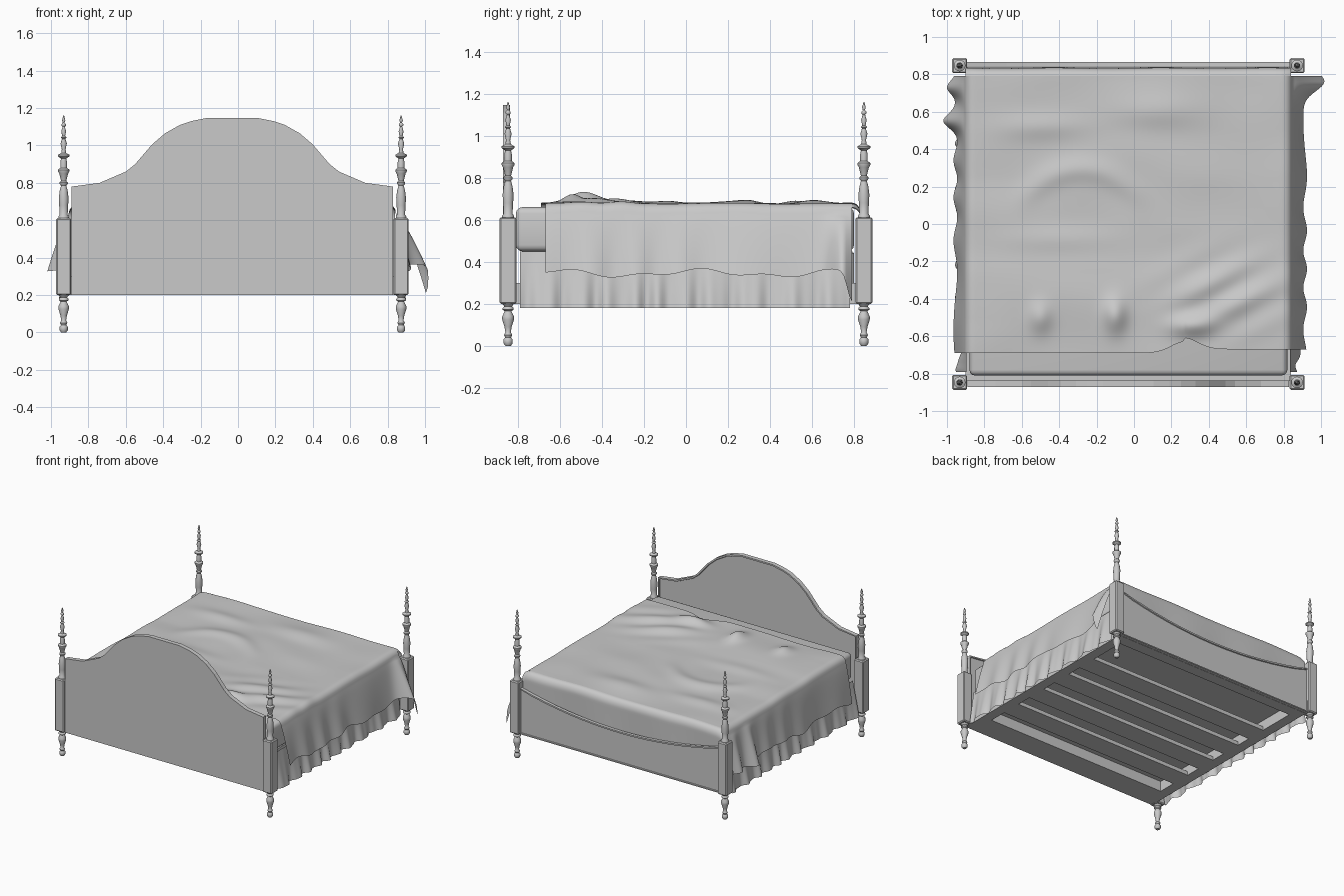
import bpy, bmesh, math
from mathutils import noise, Vector

cube = bpy.data.objects.get("Cube")
if cube:
    bpy.data.objects.remove(cube)

CX = -0.03            # middle of the bed frame
grey = bpy.data.materials.new("plain_grey")
grey.use_nodes = True
grey.diffuse_color = (0.59, 0.59, 0.59, 1)
grey.node_tree.nodes["Principled BSDF"].inputs["Base Color"].default_value = (0.59, 0.59, 0.59, 1)


def add(name, bm, smooth=None):
    mesh = bpy.data.meshes.new(name)
    bm.to_mesh(mesh)
    bm.free()
    mesh.materials.append(grey)
    ob = bpy.data.objects.new(name, mesh)
    bpy.context.collection.objects.link(ob)
    if smooth:
        bpy.ops.object.select_all(action='DESELECT')
        ob.select_set(True)
        bpy.context.view_layer.objects.active = ob
        bpy.ops.object.shade_smooth_by_angle(angle=math.radians(smooth))
    return ob


def box(name, x0, x1, y0, y1, z0, z1, bevel=0, segments=1):
    bm = bmesh.new()
    bmesh.ops.create_cube(bm, size=1)
    for v in bm.verts:
        v.co = (x0 + (v.co.x + .5) * (x1 - x0), y0 + (v.co.y + .5) * (y1 - y0),
                z0 + (v.co.z + .5) * (z1 - z0))
    if bevel:
        bmesh.ops.bevel(bm, geom=bm.edges[:], offset=bevel, segments=segments,
                        profile=0.5, affect='EDGES')
    return add(name, bm, 40 if segments > 1 else None)


def lathe(name, profile, x, y, sides=16):
    bm = bmesh.new()
    rings = [[bm.verts.new((x + r * math.cos(math.tau * i / sides),
                            y + r * math.sin(math.tau * i / sides), z))
              for i in range(sides)] for r, z in profile]
    for a, b in zip(rings, rings[1:]):
        for i in range(sides):
            j = (i + 1) % sides
            bm.faces.new((a[i], a[j], b[j], b[i]))
    bm.faces.new(rings[0][::-1])
    bm.faces.new(rings[-1])
    return add(name, bm, 45)


def board(name, half_outline, y0, y1):
    # mirrored outline, extruded, with a recessed panel on the +y side
    pts = [(CX - o, z) for o, z in half_outline]
    pts += [(CX + o, z) for o, z in reversed(half_outline) if o > 0]
    bm = bmesh.new()
    face = bm.faces.new([bm.verts.new((x, y0, z)) for x, z in pts])
    ext = bmesh.ops.extrude_face_region(bm, geom=[face])["geom"]
    for v in ext:
        if isinstance(v, bmesh.types.BMVert):
            v.co.y = y1
    bmesh.ops.recalc_face_normals(bm, faces=bm.faces[:])
    back = max(bm.faces, key=lambda f: f.calc_center_median().y)
    bmesh.ops.inset_region(bm, faces=[back], thickness=0.012, depth=0)
    bmesh.ops.inset_region(bm, faces=[back], thickness=0.003, depth=-0.008)
    return add(name, bm)


def sheet(name, point, nu, nv):
    bm = bmesh.new()
    grid = [[bm.verts.new(point(i / nu, j / nv)) for i in range(nu + 1)] for j in range(nv + 1)]
    for j in range(nv):
        for i in range(nu):
            bm.faces.new((grid[j][i], grid[j][i + 1], grid[j + 1][i + 1], grid[j + 1][i]))
    return add(name, bm, 70)


# Four posts: square block, turned leg and turned spire
leg = [(.013, 0), (.022, .012), (.022, .03), (.014, .04), (.02, .052), (.013, .064),
       (.017, .09), (.028, .125), (.028, .14), (.016, .165), (.026, .172), (.026, .18),
       (.018, .188), (.028, .2)]
spire = [(.028, .61), (.028, .62), (.021, .63), (.024, .68), (.026, .72), (.021, .76), (.014, .785),
         (.022, .795), (.022, .803), (.014, .81), (.024, .85), (.031, .862), (.031, .87), (.018, .88),
         (.018, .91), (.014, .93), (.031, .942), (.031, .95), (.013, .96), (.01, .98),
         (.017, 1.01), (.009, 1.035), (.016, 1.042), (.008, 1.05), (.013, 1.075), (.006, 1.1),
         (.012, 1.106), (.012, 1.114), (.005, 1.122), (.009, 1.135), (.002, 1.16)]
for side, sx in (("right", -1), ("left", 1)):
    for end, sy in (("head", -1), ("foot", 1)):
        x, y = CX + sx * .902, sy * .847
        box(f"{end}_{side}_post_block", x - .04, x + .04, y - .04, y + .04, .2, .612, .007)
        lathe(f"{end}_{side}_post_leg", leg, x, y)
        lathe(f"{end}_{side}_post_spire", spire, x, y)

# Headboard and sagging footboard
board("headboard", [(.86, .2), (.86, .78), (.71, .8), (.57, .86), (.52, .9), (.43, 1.005),
                    (.36, 1.065), (.28, 1.11), (.22, 1.13), (.135, 1.147)], -.872, -.838)
sag = [(.87 * k / 8, .45 + .11 * (k / 8) ** 2) for k in range(8, -1, -1)]
board("footboard", [(.87, .2)] + sag, .842, .866)

# Frame rails and slats
for side, sx in (("right", -1), ("left", 1)):
    x = CX + sx * .83
    box(f"{side}_side_rail", x - .04, x + .04, -.84, .84, .2, .3)
box("head_rail", CX - .8, CX + .8, -.84, -.68, .2, .3)
box("foot_rail", CX - .8, CX + .8, .75, .84, .2, .3)
for k in range(4):
    y = -.46 + k * .28
    box(f"slat_{k + 1}", CX - .8, CX + .8, y - .08, y + .08, .2, .23)

# Box spring and mattress
box("box_spring", CX - .83, CX + .83, -.79, .8, .28, .45, .01)
box("mattress", CX - .85, CX + .85, -.81, .8, .45, .66, .03, 3)


# Pleated dust ruffles
def ruffle(sx):
    def point(u, v):
        y = -.79 + 1.57 * u
        wave = math.sin(42 * y + 2.5 * math.sin(5 * y + sx)) + .3 * math.sin(77 * y)
        out = .865 + .045 * v + .014 * v * wave
        return (CX + sx * out, y, .45 - .27 * v)
    return point


for side, sx in (("right", -1), ("left", 1)):
    sheet(f"{side}_dust_ruffle", ruffle(sx), 160, 8)


def bump(x, y, cx, cy, wx, wy):
    return math.exp(-((x - cx) / wx) ** 2 - ((y - cy) / wy) ** 2)


def top_height(x, y):
    # rumpled upper surface with arcs and puckers
    z = .675 + .01 * noise.noise(Vector((x * 2.5, y * 4, .3)))
    z += .016 * math.exp(-((y + .38) / .2) ** 2)
    ring = math.hypot(x + .28, y * 1.1)
    arc_fade = 1 / (1 + math.exp(-(y - .14) / .04))
    z += .016 * arc_fade * math.exp(-((ring - .32) / .07) ** 2)
    z += .016 * bump(x, y, -.5, .52, .22, .07) + .018 * bump(x, y, .12, .6, .22, .09)
    z += .012 * bump(x, y, -.4, -.08, .3, .07)
    z += .038 * bump(x, y, .3, -.54, .13, .06) + .045 * bump(x, y, -.1, -.49, .06, .09)
    z += .03 * bump(x, y, -.5, -.5, .06, .08)
    diag = y - .55 * x + .58                      # diagonal folds towards the head
    return z + .011 * math.sin(diag * 30) * bump(x, y, .5, -.38, .28, .19)


def blanket(u, v):
    y = -.69 + 1.48 * v
    half, drop, r = .875, .33, .05
    s = (2 * u - 1) * (half + drop)
    sx = 1 if s > 0 else -1
    a = abs(s)
    flat = half - r
    head_notch = .06 * math.exp(-((s - .3) / .1) ** 2) + (.02 if s > .3 else 0)
    y += head_notch * (1 - v) ** 8
    if a <= flat:
        return (CX + s, y, top_height(CX + s, y))
    arc = r * math.pi / 2
    ang = min((a - flat) / arc, 1) * math.pi / 2
    x = flat + r * math.sin(ang)
    z = top_height(CX + sx * flat, y) - r * (1 - math.cos(ang))
    if a - flat > arc:
        t = (a - flat - arc) / (half + drop - flat - arc)    # 0 at the top, 1 at the hem
        hem = .345 + .014 * math.sin(9 * y + sx) + .009 * math.sin(21 * y)
        fold = math.sin(20 * y + 3 * math.sin(4 * y + sx))
        x += .05 * t ** .8 + .01 * t * fold
        if sx > 0:                                           # hanging foot corner
            hem -= .14 * math.exp(-((y - .79) / .03) ** 2)
            x += .02 * t + .1 * t ** .7 * math.exp(-((y - .76) / .07) ** 2)
        else:                                                # two side billows
            x += .055 * t ** .7 * (math.exp(-((y - .73) / .05) ** 2)
                                   + math.exp(-((y - .55) / .05) ** 2))
        z += (hem - z) * t
    return (CX + sx * x, y, z)


sheet("blanket", blanket, 150, 110)


# Foot end of the blanket rolling over and tucked behind the footboard
def foot_flap(u, v):
    across = 2 * u - 1
    x = CX + across * .87
    z0 = blanket(.5 + across * .87 / (2 * 1.205), 1)[2]
    ang = min(v / .4, 1) * math.pi / 2
    z = z0 - .06 * (1 - math.cos(ang)) - max(0, v - .4) / .6 * .2
    return (x, .79 + .044 * math.sin(ang) + .004 * v * math.sin(11 * x), z)


sheet("blanket_foot_flap", foot_flap, 60, 20)
